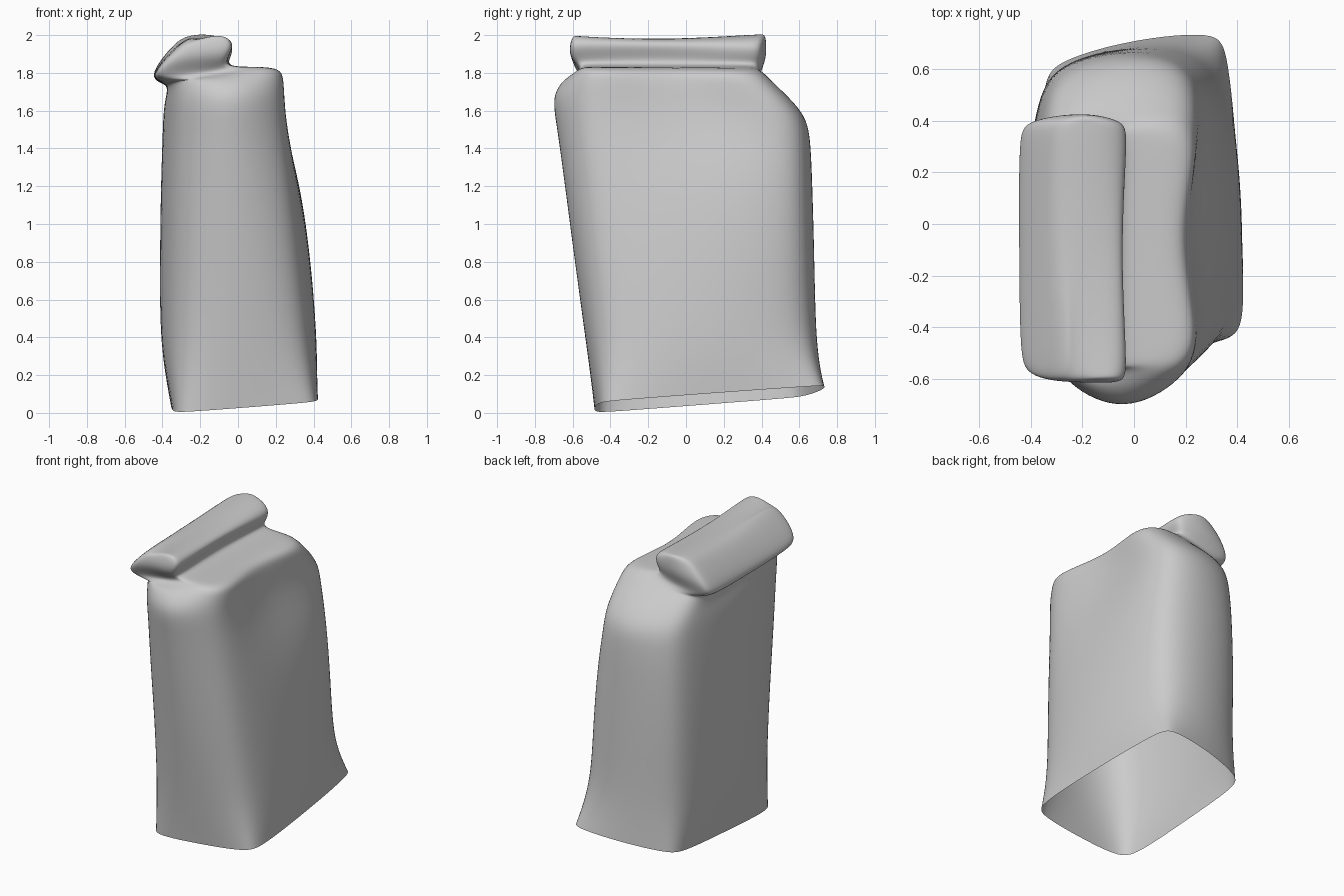
import bpy, bmesh
from mathutils import Vector

if "Cube" in bpy.data.objects:
    bpy.data.objects.remove(bpy.data.objects["Cube"])

# Bag cross-sections, bottom to top:
# z, y tilt, corners front-left, front-right, back-right, back-left, bulge of front and right sides
LEVELS = [
    (0.063, .078, -.35, -.49, .44, -.46, .36, .755, -.36, .62, .01, .01),
    (0.35, .05, -.38, -.51, .42, -.48, .35, .69, -.38, .61, .04, .05),
    (0.80, .02, -.37, -.55, .37, -.53, .35, .67, -.39, .62, .07, .04),
    (1.20, 0, -.37, -.59, .32, -.57, .33, .65, -.38, .62, .09, .01),
    (1.48, -.06, -.36, -.62, .28, -.60, .29, .65, -.37, .60, .11, -.05),
    (1.63, -.07, -.36, -.64, .27, -.61, .28, .63, -.36, .57, .13, -.08),
    (1.76, -.03, -.36, -.60, .27, -.59, .27, .48, -.37, .41, .07, -.09),
    (1.835, -.01, -.40, -.58, .25, -.57, .25, .40, -.41, .39, .02, -.10),
    (1.825, 0, -.46, -.57, -.06, -.56, -.06, .38, -.46, .39, 0, 0),
    (1.88, 0, -.41, -.61, -.05, -.62, -.03, .40, -.43, .41, 0, 0),
    (1.95, 0, -.31, -.61, -.01, -.62, -.01, .40, -.35, .41, 0, 0),
    (2.005, 0, -.24, -.59, -.06, -.60, -.10, .40, -.28, .40, 0, 0),
]
FLAP_DROP = {6: .03, 7: .09, 8: .05, 9: .03}   # the fold hangs down on the left


def ring(level, index):
    """Rounded four-sided loop: three points on each side."""
    z, tilt, *c, front, right = level
    corners = [Vector((c[i], c[i + 1], 0)) for i in range(0, 8, 2)]
    side = 1 if 0 < index < 6 else 0
    bulges = (front, right, .03 + .02 * side, .05 * side)
    if index == 0:
        cuts = (.08, .07, .06, .07)
    elif index < 8:
        cuts = (.15, .13, .14, .12)
    else:
        cuts = (.05,) * 4
    pts = []
    for i, a in enumerate(corners):
        j = (i + 1) % 4
        d = corners[j] - a
        out = Vector((d.y, -d.x, 0)).normalized()
        for t in (cuts[i], .5, 1 - cuts[j]):
            p = a + d * t + out * (bulges[i] if t == .5 else 0)
            p.z = z + tilt * p.y + (.075 * p.x if index == 0 else 0)
            if p.x < -.3:
                p.z -= FLAP_DROP.get(index, 0)
            pts.append(p)
    return pts


# Bag: open bottom, body, shoulders and folded top in one skin
bm = bmesh.new()
loops = [[bm.verts.new(p) for p in ring(l, i)] for i, l in enumerate(LEVELS)]
for lo, hi in zip(loops, loops[1:]):
    for i in range(12):
        j = (i + 1) % 12
        bm.faces.new((lo[i], lo[j], hi[j], hi[i]))

# Closed top of the fold
t = loops[-1]
for ids in ((0, 1, 2, 3), (0, 3, 4, 10), (10, 4, 5, 9), (9, 5, 6, 8), (8, 6, 7), (11, 0, 10)):
    bm.faces.new([t[i] for i in ids])

# Uneven crumple along the fold ridge
t[4].co.z -= .03
for v in (t[0], t[10]):
    v.co.z -= .03
loops[9][4].co.x -= .04
loops[10][4].co.x -= .03

# Pinched ends where the shoulders tuck under the fold
for k, dz in ((6, -.01), (7, -.05)):
    loops[k][1].co.z += dz
    loops[k][7].co.z += dz
loops[8][1].co += Vector((.04, .03, -.04))
loops[8][7].co += Vector((.04, -.03, -.04))

mesh = bpy.data.meshes.new("paper_bag")
bm.to_mesh(mesh)
bm.free()
bag = bpy.data.objects.new("paper_bag", mesh)
bpy.context.collection.objects.link(bag)
sub = bag.modifiers.new("Smooth", "SUBSURF")
sub.levels = sub.render_levels = 3
for p in mesh.polygons:
    p.use_smooth = True
